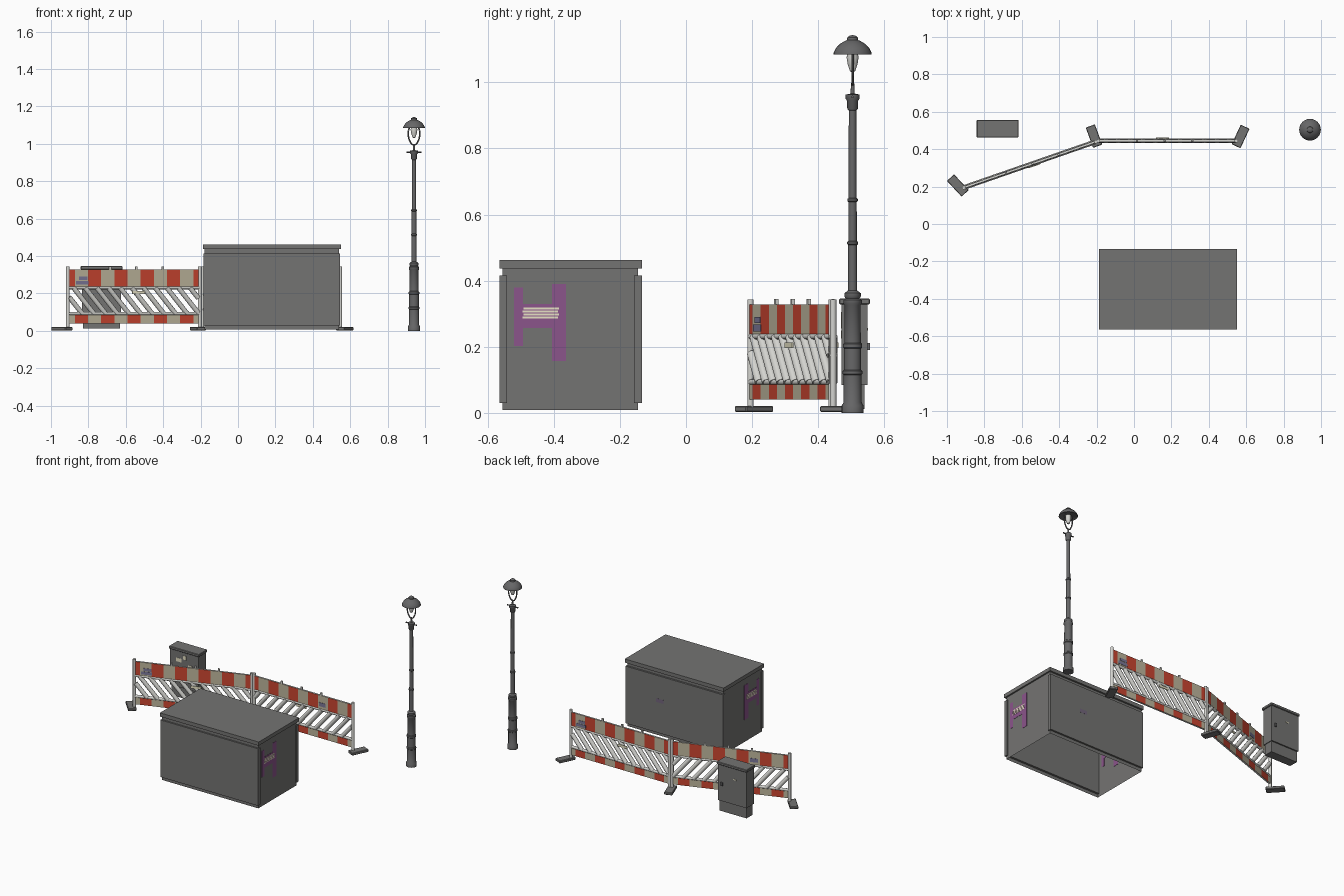
import bpy, bmesh, math
from mathutils import Matrix, Vector

cube = bpy.data.objects.get("Cube")
if cube:
    bpy.data.objects.remove(cube, do_unlink=True)


def material(name, r, g, b):
    m = bpy.data.materials.new(name)
    m.diffuse_color = (r, g, b, 1)
    m.use_nodes = True
    m.node_tree.nodes["Principled BSDF"].inputs["Base Color"].default_value = (r, g, b, 1)
    return m


GREY = material("container grey", .175, .174, .17)
IRON = material("lamp iron", .135, .135, .138)
CREAM = material("stripe cream", .52, .47, .34)
RED = material("stripe red", .6, .06, .03)
WHITE = material("frame white", .66, .66, .63)
PURPLE = material("spray purple", .26, .09, .26)
FAINT = material("faded purple", .17, .13, .2)
PALE = material("spray pale", .8, .76, .56)
BLUE = material("spray blue", .2, .19, .32)
I4 = Matrix.Identity(4)


def finish(name, bm, mats, place=I4, smooth=False):
    bmesh.ops.recalc_face_normals(bm, faces=bm.faces)
    mesh = bpy.data.meshes.new(name)
    bm.to_mesh(mesh)
    bm.free()
    for m in mats:
        mesh.materials.append(m)
    if smooth:
        mesh.polygons.foreach_set("use_smooth", [True] * len(mesh.polygons))
        mesh.set_sharp_from_angle(angle=math.radians(40))
    ob = bpy.data.objects.new(name, mesh)
    ob.matrix_world = place
    bpy.context.collection.objects.link(ob)
    return ob


def add_box(bm, lo, hi):
    lo, hi = Vector(lo), Vector(hi)
    mat = Matrix.Translation((lo + hi) / 2) @ Matrix.Diagonal((*(hi - lo), 1))
    bmesh.ops.create_cube(bm, size=1, matrix=mat)


def box(name, lo, hi, mat, place=I4, bevel=0, open_bottom=False):
    bm = bmesh.new()
    add_box(bm, lo, hi)
    if open_bottom:
        low = min(bm.faces, key=lambda f: f.calc_center_median().z)
        bmesh.ops.delete(bm, geom=[low], context="FACES_ONLY")
    ob = finish(name, bm, [mat], place)
    if bevel:
        mod = ob.modifiers.new("edges", "BEVEL")
        mod.width, mod.segments = bevel, 1
    return ob


def add_rod(bm, a, b, r, sides=10):
    a, b = Vector(a), Vector(b)
    d = b - a
    mat = Matrix.Translation((a + b) / 2) @ d.to_track_quat("Z", "Y").to_matrix().to_4x4()
    bmesh.ops.create_cone(bm, cap_ends=True, segments=sides, radius1=r, radius2=r,
                          depth=d.length, matrix=mat)


def lathe(name, profile, mat, place, sides=24):
    bm = bmesh.new()
    pts = [bm.verts.new((r, 0, z)) for r, z in profile]
    edges = [bm.edges.new(p) for p in zip(pts, pts[1:])]
    bmesh.ops.spin(bm, geom=pts + edges, cent=(0, 0, 0), axis=(0, 0, 1),
                   angle=math.tau, steps=sides, use_duplicate=False)
    bmesh.ops.remove_doubles(bm, verts=bm.verts, dist=1e-5)
    return finish(name, bm, [mat], place, True)


# Large container: hollow body open below, lid, front and back slabs
box("container_body", (-.18, -.555, .008), (.54, -.145, .44), GREY, open_bottom=True)
box("container_lid", (-.187, -.565, .437), (.55, -.133, .462), GREY)
for side, y in (("front", -.565), ("back", -.157)):
    box("container_panel_" + side, (-.184, y, .03), (.546, y + .024, .415), GREY)

# Spray paint on both ends of the container
for side, x in (("left", .54), ("right", -.18)):
    for i, (y0, y1, z0, z1) in enumerate(((-.52, -.493, .203, .38), (-.493, -.405, .257, .33),
                                          (-.405, -.363, .157, .39))):
        box(f"spray_{side}_{i}", (x - .0015, y0, z0), (x + .0015, y1, z1), PURPLE)
    for i in range(4):
        z, slip = .286 + .009 * i, .004 * (i % 2)
        box(f"spray_scribble_{side}_{i}", (x - .0025, -.495 + slip, z),
            (x + .0025, -.388 + slip, z + .006), PALE)
# Faded mark on the back
box("faded_mark", (.26, -.135, .235), (.315, -.1325, .26), FAINT)


# Striped board, coloured by distance along its length, with pale edges
def striped_board(name, length, z0, z1, flip, place):
    bm = bmesh.new()
    add_box(bm, (0, -.006, z0), (length, .006, z1))
    step = length / 10
    for i in range(10):
        bmesh.ops.bisect_plane(bm, geom=bm.verts[:] + bm.edges[:] + bm.faces[:],
                               plane_co=((i + .5) * step, 0, 0), plane_no=(1, 0, 0))
    for f in bm.faces:
        k = math.floor(f.calc_center_median().x / step + .5)
        f.material_index = (k + flip) % 2 if abs(f.normal.y) > .5 else 2
    finish(name, bm, [RED, CREAM, WHITE], place)


# Barrier panel running from start to end
def barrier(name, start, end):
    start, end = Vector(start), Vector(end)
    d = end - start
    n = d.length
    place = Matrix.Translation((*start, 0)) @ Matrix.Rotation(math.atan2(d.y, d.x), 4, "Z")
    striped_board(name + "_upper_board", n, .238, .328, 0, place)
    striped_board(name + "_lower_board", n, .04, .086, 1, place)
    bm = bmesh.new()
    for u in (0, n):
        add_rod(bm, (u, 0, .015), (u, 0, .343), .01)
    for z in (.093, .231):
        add_rod(bm, (0, 0, z), (n, 0, z), .009)
    for f in (.32, .52, .72):
        add_box(bm, (f * n - .006, -.005, .32), (f * n + .006, .005, .345))
    finish(name + "_frame", bm, [WHITE], place, True)
    # diagonal slats, trimmed at the frame ends
    bm = bmesh.new()
    z0, z1, shift, gap, inset = .093, .231, .115, .066, .008
    for i in range(13):
        top = -.1 + i * gap
        t0, t1 = max(0, (inset - top) / shift), min(1, (n - inset - top) / shift)
        if t1 - t0 > .1:
            add_rod(bm, (top + shift * t0, 0, z1 + (z0 - z1) * t0),
                    (top + shift * t1, 0, z1 + (z0 - z1) * t1), .0135)
    finish(name + "_slats", bm, [WHITE], place, True)
    # spray marks and a sticker
    for i, (u, w, z, h) in enumerate(((.045, .07, .247, .02), (.06, .05, .272, .018))):
        box(f"{name}_spray_{i}", (u, -.008, z), (u + w, -.005, z + h), BLUE, place)
    box(name + "_back_spray", (.2, .005, .255), (.25, .008, .28), BLUE, place)
    box(name + "_sticker", (.36, -.0165, .197), (.43, -.012, .213), PALE, place)


barrier("barrier_a", (-.91, .195), (-.205, .44))
barrier("barrier_b", (.547, .445), (-.19, .445))

# Barrier feet
for i, (x, y, ang) in enumerate(((-.942, .206, -47), (-.214, .47, -70), (.57, .468, 65))):
    place = Matrix.Translation((x, y, 0)) @ Matrix.Rotation(math.radians(ang), 4, "Z")
    box(f"barrier_foot_{i}", (-.0575, -.026, .003), (.0575, .026, .021), GREY, place, .003)

# Utility cabinet
box("cabinet_base", (-.83, .478, .012), (-.63, .54, .09), GREY)
box("cabinet_body", (-.835, .47, .085), (-.625, .549, .33), GREY)
box("cabinet_lid", (-.841, .463, .328), (-.617, .556, .346), GREY, bevel=.003)
box("cabinet_handle", (-.66, .545, .19), (-.645, .557, .212), IRON)
for i, (x, w, z) in enumerate(((-.79, .04, .255), (-.7, .03, .225), (-.74, .025, .28))):
    box(f"cabinet_sticker_{i}", (x, .4685, z), (x + w, .472, z + .025), PALE)
box("cabinet_back_sticker", (-.76, .547, .25), (-.735, .5505, .257), PALE)

# Street lamp
lamp = Matrix.Translation((.941, .504, 0))
lathe("lamp_post", [
    (0, 0), (.033, 0), (.033, .022), (.027, .032), (.027, .115), (.03, .118), (.03, .126),
    (.026, .13), (.026, .195), (.029, .198), (.029, .208), (.025, .212), (.024, .325),
    (.028, .33), (.028, .342), (.021, .346), (.025, .352), (.025, .362), (.014, .37),
    (.0135, .508), (.017, .511), (.017, .517), (.013, .52), (.0125, .638), (.016, .641),
    (.016, .647), (.012, .65), (.0115, .915), (.016, .92), (.017, .945), (.021, .95),
    (.021, .963), (.006, .966), (.005, .998), (0, 1.0)], IRON, lamp)
lathe("lamp_shade", [
    (0, 1.092), (.05, 1.088), (.058, 1.084), (.058, 1.089), (.051, 1.103), (.039, 1.116),
    (.024, 1.125), (.017, 1.128), (.016, 1.136), (.008, 1.142), (0, 1.143)], IRON, lamp)
lathe("lamp_bulb", [(0, 1.03), (.008, 1.034), (.015, 1.055), (.018, 1.075), (.016, 1.09),
                    (0, 1.091)], WHITE, lamp, 16)
bm = bmesh.new()
arm = ((0, .992), (.014, 1.0), (.026, 1.022), (.031, 1.045), (.03, 1.07), (.024, 1.09))
for s in (-1, 1):
    for (xa, za), (xb, zb) in zip(arm, arm[1:]):
        add_rod(bm, (s * xa, 0, za), (s * xb, 0, zb), .004, 8)
add_rod(bm, (-.04, 0, .956), (.04, 0, .956), .004, 8)
finish("lamp_bracket", bm, [IRON], lamp, True)
